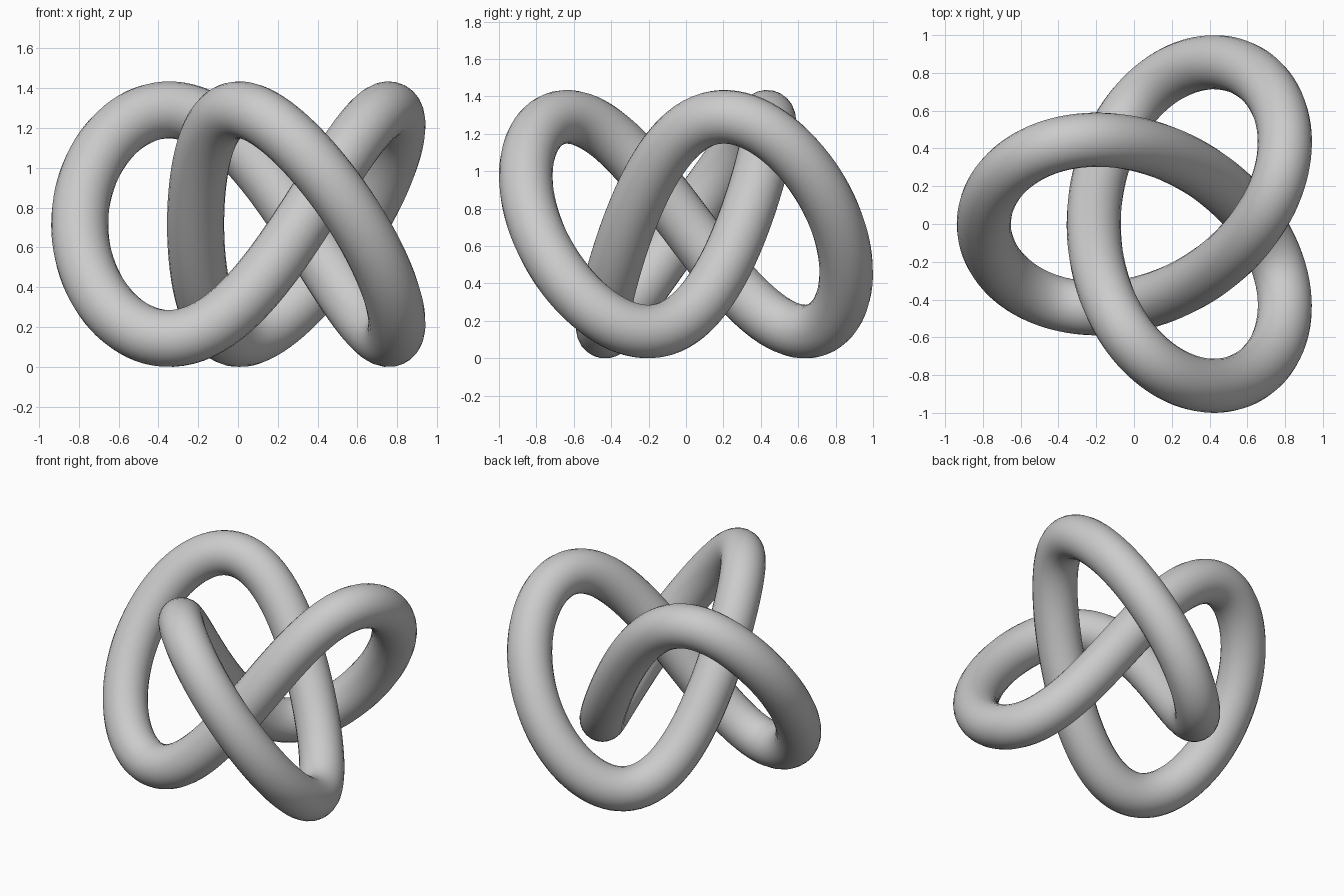
import bpy
from math import sin, cos, pi

if "Cube" in bpy.data.objects:
    bpy.data.objects.remove(bpy.data.objects["Cube"])

LOBE, RING, TUBE = 0.291, 0.643, 0.1435   # lobe depth, mean radius, tube radius
SHIFT, MID, RISE = 0.139, 0.717, 0.568    # bounding-box centring and height


def knot_point(t):
    x = SHIFT - LOBE * cos(t) - RING * cos(2 * t)
    y = LOBE * sin(t) - RING * sin(2 * t)
    z = MID - RISE * (sin(3 * t) - 0.10 * sin(6 * t) + 0.01 * sin(9 * t))
    return x, y, z


# Closed trefoil centre line swept with a round section
count = 240
curve = bpy.data.curves.new("knot_tube", "CURVE")
curve.dimensions = "3D"
curve.bevel_depth = TUBE
curve.bevel_resolution = 10
spline = curve.splines.new("POLY")
spline.points.add(count - 1)
for i, p in enumerate(spline.points):
    p.co = (*knot_point(2 * pi * i / count), 1)
spline.use_cyclic_u = True
spline.use_smooth = True

knot = bpy.data.objects.new("knot_tube", curve)
bpy.context.collection.objects.link(knot)

# Convert to a smooth mesh
bpy.context.view_layer.objects.active = knot
knot.select_set(True)
bpy.ops.object.convert(target="MESH")
bpy.ops.object.shade_smooth()
